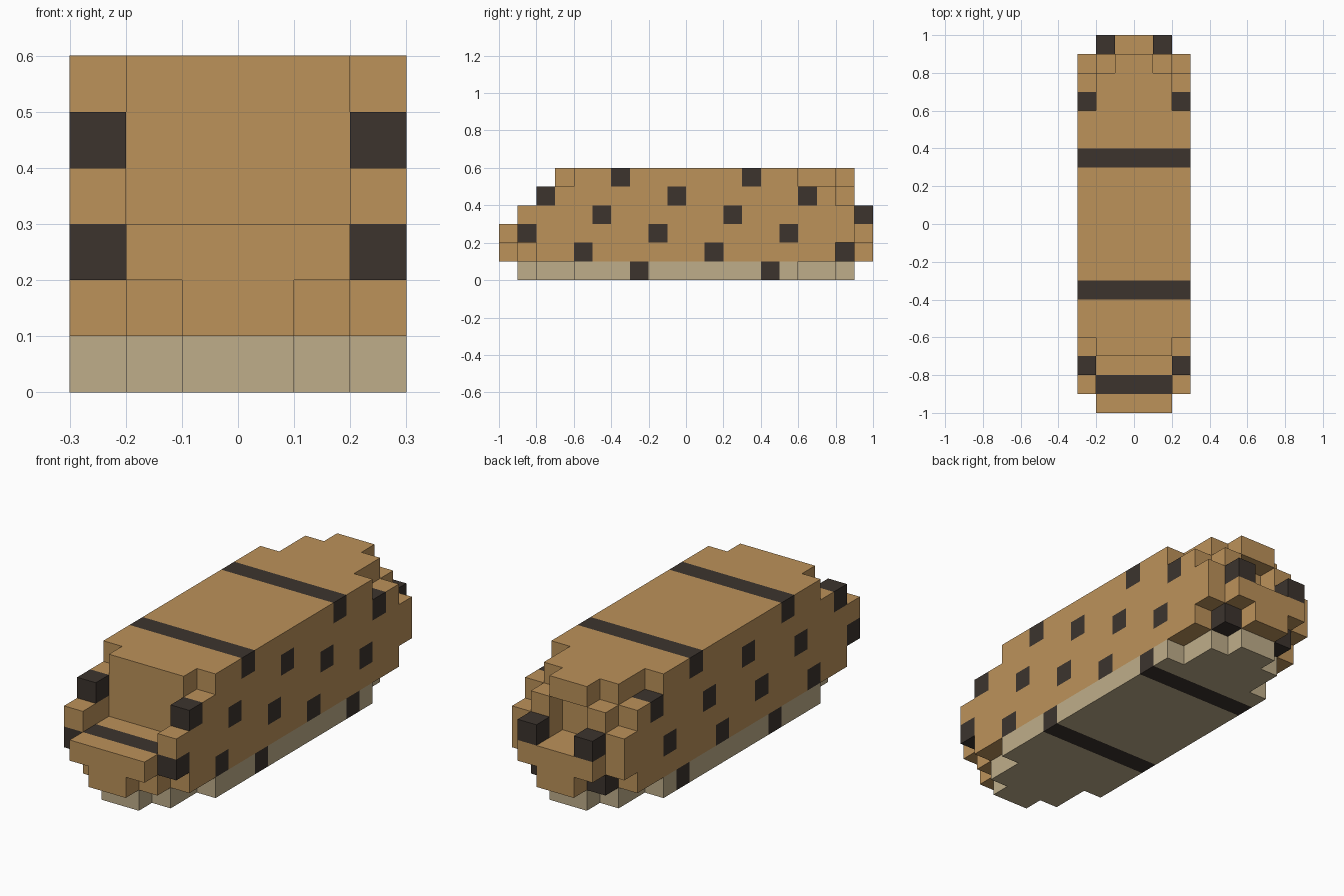
import bpy
import bmesh
from mathutils import Vector

if "Cube" in bpy.data.objects:
    bpy.data.objects.remove(bpy.data.objects["Cube"], do_unlink=True)

UNIT = 0.1


def material(name, rgb):
    mat = bpy.data.materials.new(name)
    mat.use_nodes = True
    mat.diffuse_color = (*rgb, 1)
    mat.node_tree.nodes["Principled BSDF"].inputs["Base Color"].default_value = (*rgb, 1)
    return mat


ochre = material("ochre", (0.503, 0.287, 0.102))
sand = material("sand", (0.521, 0.423, 0.254))
charcoal = material("charcoal", (0.045, 0.034, 0.027))

# Half length of each block column, from the middle outwards, for each
# layer from the outside in; the upper layers mirror the lower ones.
REACH = [(9, 8, 6), (10, 9, 8), (10, 10, 9)]


def filled(i, j, k):
    column = i if i >= 0 else -1 - i
    if column > 2 or not 0 <= k <= 5:
        return False
    reach = REACH[min(k, 5 - k)][column]
    front_step = column < 2 and k >= 3 and j < -7
    rear_recess = column == 0 and k in (3, 4) and j >= 8
    return -reach <= j < reach and not front_step and not rear_recess


def is_spot(j, k):
    # Diagonal spots repeating along the length
    return (j + 3 * k) % 7 == 4


def block_skin(name, layers, main):
    """Outer faces of the unit blocks in the given layers."""
    bm = bmesh.new()
    axes = [Vector(a) for a in ((1, 0, 0), (0, 1, 0), (0, 0, 1))]
    for k in layers:
        for j in range(-10, 10):
            for i in range(-3, 3):
                if not filled(i, j, k):
                    continue
                centre = Vector((i, j, k)) + Vector((0.5, 0.5, 0.5))
                for a in range(3):
                    for sign in (-1, 1):
                        n = axes[a] * sign
                        if filled(i + int(n.x), j + int(n.y), k + int(n.z)):
                            continue
                        u = axes[(a + 1) % 3] / 2
                        v = axes[(a + 2) % 3] / 2 * sign
                        mid = centre + n / 2
                        corners = (mid - u - v, mid + u - v, mid + u + v, mid - u + v)
                        face = bm.faces.new([bm.verts.new(c * UNIT) for c in corners])
                        face.material_index = int(is_spot(j, k))
    bmesh.ops.remove_doubles(bm, verts=bm.verts[:], dist=0.001)
    mesh = bpy.data.meshes.new(name)
    bm.to_mesh(mesh)
    bm.free()
    mesh.materials.append(main)
    mesh.materials.append(charcoal)
    obj = bpy.data.objects.new(name, mesh)
    bpy.context.collection.objects.link(obj)
    return obj


# Pale underside layer and the spotted body above it
block_skin("underside", range(0, 1), sand)
block_skin("body", range(1, 6), ochre)
